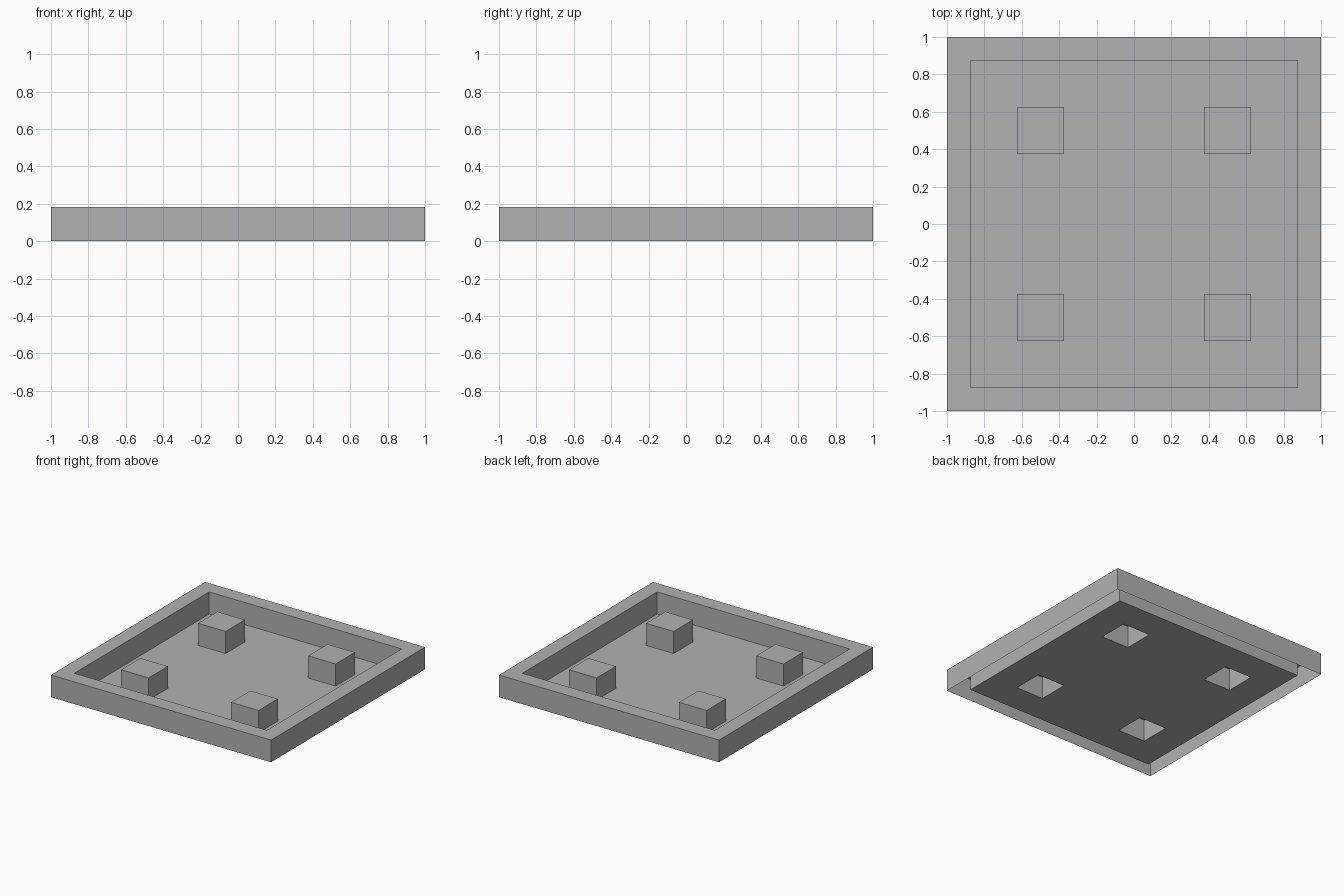
import bpy
import bmesh

HEIGHT = 0.182     # rim and stud height
OUTER = 1.0        # half width of the tray
INNER = 0.875      # half width of the floor
STUD = 0.125       # half width of a stud
OFFSET = 0.5       # stud distance from the centre lines

if "Cube" in bpy.data.objects:
    bpy.data.objects.remove(bpy.data.objects["Cube"], do_unlink=True)

GREY = (0.445, 0.445, 0.445, 1.0)
grey = bpy.data.materials.new("plain grey")
grey.use_nodes = True
grey.diffuse_color = GREY
for node in grey.node_tree.nodes:
    if node.type == 'BSDF_PRINCIPLED':
        node.inputs["Base Color"].default_value = GREY


def finish(bm, name, location=(0, 0, 0)):
    mesh = bpy.data.meshes.new(name)
    bm.to_mesh(mesh)
    bm.free()
    mesh.materials.append(grey)
    obj = bpy.data.objects.new(name, mesh)
    obj.location = location
    bpy.context.collection.objects.link(obj)
    return obj


def square_shell(name, profile, cap=False, location=(0, 0, 0)):
    """Join square rings, given from the inside out as (half width, height)."""
    bm = bmesh.new()
    corners = [(-1, -1), (1, -1), (1, 1), (-1, 1)]
    rings = [[bm.verts.new((x * h, y * h, z)) for x, y in corners]
             for h, z in profile]
    if cap:
        bm.faces.new(rings[0])
    for a, b in zip(rings, rings[1:]):
        for i in range(4):
            j = (i + 1) % 4
            bm.faces.new((a[i], b[i], b[j], a[j]))
    return finish(bm, name, location)


# Raised rim, open underneath
square_shell("rim", [(INNER, 0), (INNER, HEIGHT), (OUTER, HEIGHT), (OUTER, 0)])

# Thin floor with an opening under each stud
near, far = OFFSET - STUD, OFFSET + STUD
cuts = [-INNER, -far, -near, near, far, INNER]
bm = bmesh.new()
grid = [[bm.verts.new((x, y, 0)) for x in cuts] for y in cuts]
for r in range(len(cuts) - 1):
    for c in range(len(cuts) - 1):
        if r in (1, 3) and c in (1, 3):
            continue
        bm.faces.new((grid[r][c], grid[r][c + 1],
                      grid[r + 1][c + 1], grid[r + 1][c]))
finish(bm, "floor")

# Four hollow square studs
for side, x in (("right", -OFFSET), ("left", OFFSET)):
    for end, y in (("front", -OFFSET), ("back", OFFSET)):
        square_shell(f"{end}_{side}_stud", [(STUD, HEIGHT), (STUD, 0)],
                     cap=True, location=(x, y, 0))
